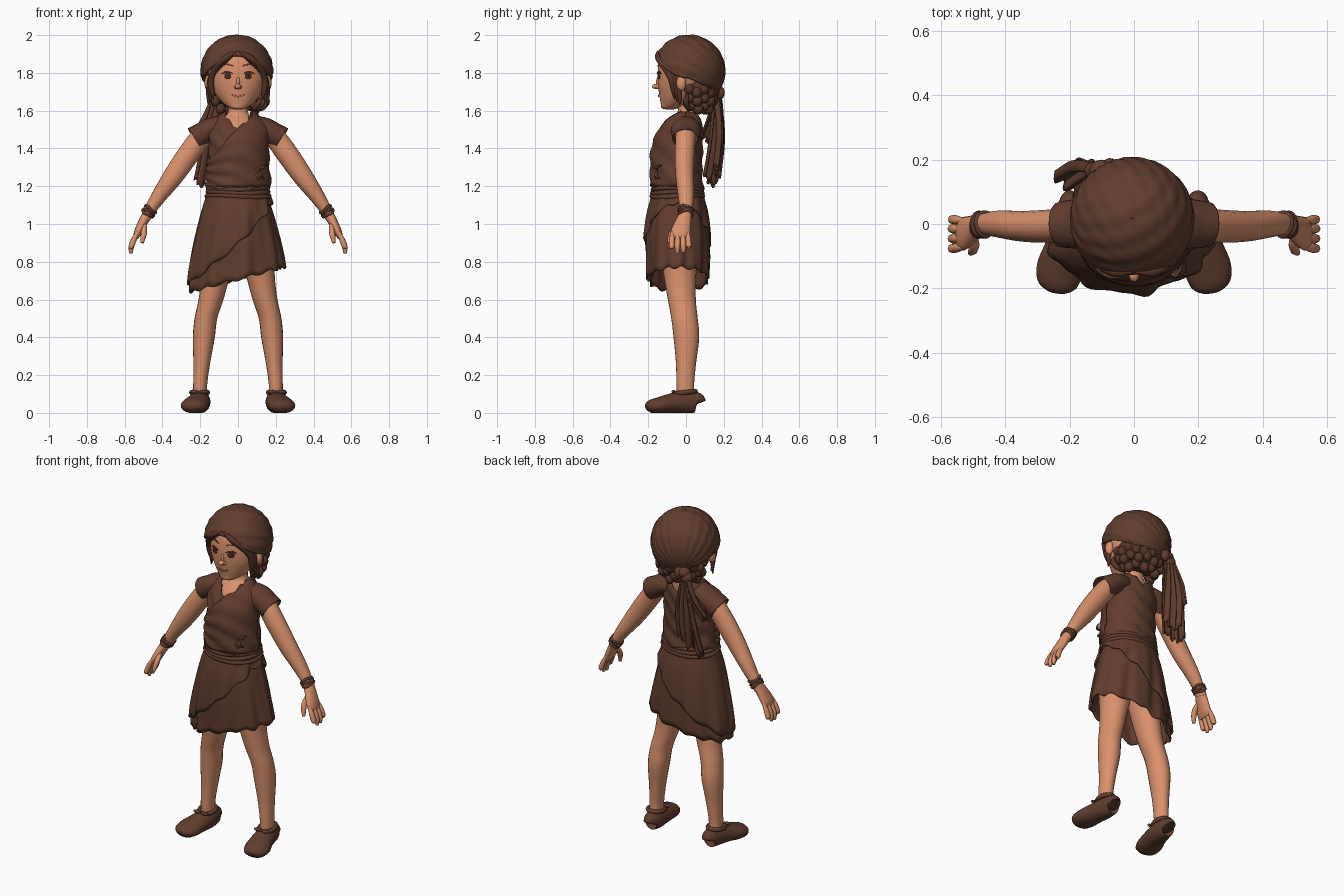
import bpy, bmesh
from math import sin, cos, pi, acos, atan2, sqrt
from mathutils import Vector, Matrix

if "Cube" in bpy.data.objects:
    bpy.data.objects.remove(bpy.data.objects["Cube"])

Y, Z = Vector((0, 1, 0)), Vector((0, 0, 1))


def material(name, rgb):
    m = bpy.data.materials.new(name)
    m.use_nodes = True
    m.diffuse_color = (*rgb, 1)
    node = next(n for n in m.node_tree.nodes if n.type == "BSDF_PRINCIPLED")
    node.inputs["Base Color"].default_value = (*rgb, 1)
    return m


SKIN = material("warm skin", (0.7, 0.285, 0.15))
CLOTH = material("brown cloth", (0.118, 0.046, 0.027))
HAIR = material("dark brown hair", (0.1, 0.037, 0.022))
EYE = material("dark eye", (0.065, 0.023, 0.014))
LIP = material("lip", (0.45, 0.15, 0.085))


def finish(name, bm, mat, thick=0):
    bmesh.ops.recalc_face_normals(bm, faces=bm.faces)
    mesh = bpy.data.meshes.new(name)
    bm.to_mesh(mesh)
    bm.free()
    mesh.materials.append(mat)
    for p in mesh.polygons:
        p.use_smooth = True
    ob = bpy.data.objects.new(name, mesh)
    bpy.context.collection.objects.link(ob)
    if thick:
        mod = ob.modifiers.new("thickness", "SOLIDIFY")
        mod.thickness = thick
        mod.offset = 0


def grid(name, rows, mat, wrap=True, closed=False, caps=False, thick=0):
    """Skin a list of point rows."""
    bm = bmesh.new()
    vs = [[bm.verts.new(p) for p in row] for row in rows]
    n, m = len(vs), len(vs[0])
    for i in range(n if closed else n - 1):
        for j in range(m if wrap else m - 1):
            a, b = vs[i], vs[(i + 1) % n]
            bm.faces.new((a[j], a[(j + 1) % m], b[(j + 1) % m], b[j]))
    if caps:
        bm.faces.new(vs[0])
        bm.faces.new(vs[-1])
    finish(name, bm, mat, thick)


def sheet(name, f, nu, nv, mat, wrap=True, thick=0.008):
    du = nu if wrap else nu - 1
    grid(name, [[f(j / du, i / (nv - 1)) for j in range(nu)] for i in range(nv)], mat, wrap, thick=thick)


def spline(pts, n=5):
    p, out = [pts[0], *pts, pts[-1]], []
    for i in range(1, len(p) - 2):
        for k in range(n):
            t = k / n
            out.append(tuple(
                b + ((c - a) * t + (2 * a - 5 * b + 4 * c - d) * t * t
                     + (3 * b - a - 3 * c + d) * t ** 3) / 2
                for a, b, c, d in zip(*p[i - 1:i + 3])))
    return out + [pts[-1]]


def tube(name, pts, mat, n=16, ref=Y, flat=False, closed=False, caps=True, thick=0, floor=False):
    """Loft ellipses (x, y, z, radius_u, radius_v) along a path."""
    pts = pts if closed else spline(pts)
    pos, rows, last = [Vector(p[:3]) for p in pts], [], len(pts) - 1
    for i, p in enumerate(pts):
        if closed:
            t = pos[(i + 1) % len(pos)] - pos[i - 1]
        else:
            t = pos[min(i + 1, last)] - pos[max(i - 1, 0)]
        t = Z if flat else t.normalized()
        u = ref.cross(t).normalized()
        v = t.cross(u)
        row = [pos[i] + u * p[3] * cos(k * 2 * pi / n) + v * p[4] * sin(k * 2 * pi / n) for k in range(n)]
        if floor:
            row = [Vector((q.x, q.y, max(q.z, 0))) for q in row]
        rows.append(row)
    grid(name, rows, mat, closed=closed, caps=caps and not closed, thick=thick)


def strand(name, pts, r, mat, end=0.3):
    last = len(pts) - 1
    tube(name, [(*p, *[r * (end if i in (0, last) else 1)] * 2) for i, p in enumerate(pts)], mat, n=8)


def loop(name, f, r, mat, n=48):
    tube(name, [(*f(k * 2 * pi / n), r, r) for k in range(n)], mat, n=8, ref=Z, closed=True)


def blobs(name, items, mat):
    bm = bmesh.new()
    for x, y, z, a, b, c in items:
        bmesh.ops.create_uvsphere(bm, u_segments=14, v_segments=10, radius=1,
                                  matrix=Matrix.Translation((x, y, z)) @ Matrix.Diagonal((a, b, c, 1)))
    finish(name, bm, mat)


def at(rows, z, key):
    """Interpolate a profile row at height z."""
    for a, b in zip(rows, rows[1:]):
        if z <= b[key]:
            t = max(0, (z - a[key]) / (b[key] - a[key]))
            return [p + (q - p) * t for p, q in zip(a, b)]
    return rows[-1]


# Garment body profile: height, half width, front y, back y
BODY = spline([(0.6, .255, -.2, .115), (.75, .248, -.2, .118), (.9, .22, -.203, .115),
               (1.05, .183, -.192, .1), (1.14, .156, -.172, .08), (1.19, .148, -.165, .075),
               (1.25, .155, -.175, .08), (1.4, .15, -.172, .085), (1.5, .155, -.132, .085),
               (1.55, .12, -.1, .08), (1.6, .072, -.06, .065)])


def body(a, z, off=0):
    _, rx, f, b = at(BODY, z, 0)
    return Vector(((rx + off) * cos(a), (f + b) / 2 + ((b - f) / 2 + off) * sin(a), z))


# Skirt and its diagonal wrap layer
def skirt(hem, off, top=1.16):
    def f(s, t):
        a = 2 * pi * s
        z = top + (hem(a) - top) * t
        return body(a, z, off + .008 * t * sin(9 * a + 2 * t) + .004 * t * sin(17 * a))
    return f


sheet("skirt", skirt(lambda a: .705 + .065 * cos(a) + .008 * sin(13 * a), 0), 96, 16, CLOTH)
sheet("skirt_wrap", skirt(lambda a: .895 + .215 * cos(a) + .008 * sin(11 * a), .012), 96, 14, CLOTH)


# Blouse with V neck, crossed panel, belt and side tie
def neckline(a):
    return 1.592 - (.085 if sin(a) < 0 else .07) * max(0, 1 - 1.15 * abs(cos(a)))


def blouse(s, t):
    a = 2 * pi * s
    z = 1.185 + .006 * sin(12 * a) + (neckline(a) - 1.185) * t
    return body(a, z, .016 * max(0, 1 - t * 5) + .004 * sin(5 * a + 22 * t))


def panel(s, t):
    a = -pi * (1 - s)
    top = min(neckline(a), 1.33 + (cos(a) + 1) * .175)
    z = 1.2 + (top - 1.2) * t
    return body(a, z, .01 + .004 * sin(6 * a + 20 * t) + .01 * max(0, 1 - t * 5))


sheet("blouse", blouse, 96, 26, CLOTH)
sheet("blouse_panel", panel, 60, 26, CLOTH, wrap=False)
for i in range(3):
    loop(f"belt_cord_{i}", lambda a: body(a, 1.147 + i * .02 + .005 * sin(2 * a + i), .01), .013, CLOTH)
for i, (dx, dz) in enumerate([(-.04, .025), (.04, .025), (-.025, -.05), (.025, -.045), (0, -.06)]):
    strand(f"side_tie_{i}", [(.11, -.145, 1.285), (.11 + dx / 2, -.16, 1.285 + dz * .6),
                             (.11 + dx, -.148 + dx / 2, 1.285 + dz)], .008, CLOTH)

# Neck and upper chest
tube("neck", [(0, -.04, 1.4, .11, .07), (0, -.032, 1.5, .11, .083), (0, -.012, 1.55, .088, .07),
              (0, .003, 1.585, .056, .05), (0, .005, 1.63, .05, .05), (0, 0, 1.7, .05, .05)],
     SKIN, n=24, flat=True)

# Limbs, mirrored to both sides
for side, s in (("left", 1), ("right", -1)):
    def flip(pts):
        return [(s * p[0], *p[1:]) for p in pts]

    tube(f"{side}_leg", flip([(.1, -.04, 1, .095, .1), (.105, -.035, .85, .09, .1), (.12, -.032, .72, .075, .085),
                              (.143, -.022, .6, .066, .074), (.17, -.008, .5, .06, .07),
                              (.181, .002, .4, .058, .068), (.192, 0, .26, .044, .053),
                              (.2, -.004, .15, .037, .047), (.2, 0, .07, .038, .047)]), SKIN, n=20, flat=True)
    tube(f"{side}_shoe", flip([(.197, .064, .05, .03, .04), (.197, .055, .056, .044, .054),
                               (.2, 0, .058, .055, .06), (.212, -.07, .052, .064, .053),
                               (.23, -.14, .04, .073, .044), (.237, -.19, .033, .06, .034),
                               (.24, -.21, .026, .03, .016)]), CLOTH, n=20, ref=Z, floor=True)
    loop(f"{side}_shoe_collar",
         lambda a: (s * .203 + .043 * cos(a), -.004 + .054 * sin(a), .108 + .006 * sin(a)), .013, CLOTH, 24)
    blobs(f"{side}_shoe_bow", [(s * .205 + d, -.066, .112, .024, .011, .01) for d in (-.026, .026)], CLOTH)

    tube(f"{side}_arm", flip([(.13, 0, 1.51, .05, .05), (.19, -.002, 1.465, .056, .053),
                              (.265, -.007, 1.365, .058, .052), (.345, -.007, 1.25, .053, .048),
                              (.42, 0, 1.145, .04, .042), (.475, 0, 1.06, .029, .032),
                              (.49, -.005, 1.03, .027, .034)]), SKIN, n=18)
    tube(f"{side}_sleeve", flip([(.07, -.005, 1.52, .05, .065), (.14, 0, 1.505, .055, .074),
                                 (.19, 0, 1.475, .058, .072), (.23, -.002, 1.45, .063, .066)]),
         CLOTH, n=24, caps=False, thick=.008)
    tube(f"{side}_palm", flip([(.478, -.002, 1.055, .028, .032), (.503, -.015, 1.01, .025, .042),
                               (.53, -.03, .955, .021, .052), (.543, -.03, .925, .013, .046)]), SKIN)
    for i, (dy, low) in enumerate([(-.042, .87), (-.014, .845), (.014, .848), (.04, .875)]):
        strand(f"{side}_finger_{i}", flip([(.53, dy - .03, .96), (.55, dy * 1.05 - .03, .92),
                                           (.565, dy * 1.1 - .03, .88), (.567, dy * 1.1 - .03, low)]), .0145, SKIN, .6)
    strand(f"{side}_thumb", flip([(.497, -.03, 1.01), (.496, -.062, .975), (.5, -.08, .94), (.508, -.09, .9)]),
           .015, SKIN, .6)
    along = Vector((.55, 0, -.83))
    across = Vector((.83, 0, .55))
    for i in range(3):
        def cuff(a):
            p = Vector((.463, -.002, 1.078)) + along * i * .015 + across * .032 * cos(a) + Y * .036 * sin(a)
            p += along * .005 * sin(a * 2 + i * 2)
            return (s * p.x, p.y, p.z)
        loop(f"{side}_bracelet_{i}", cuff, .008, CLOTH, 24)

    # Ear, earring and temple locks
    blobs(f"{side}_ear", [(s * .158, -.025, 1.745, .02, .026, .042)], SKIN)
    blobs(f"{side}_earring", [(s * .155, -.03, 1.69, .007, .007, .02), (s * .155, -.03, 1.66, .01, .01, .013)], HAIR)
    for i in range(3):
        d = i * .014
        strand(f"{side}_temple_lock_{i}", flip([(.006, -.15 + d / 2, 1.915), (.06, -.148 + d, 1.882 - d / 2),
                                                (.11, -.12 + d, 1.838 - d), (.14, -.08 + d, 1.775),
                                                (.14 + d / 2, -.065 + d, 1.72), (.13 + d, -.06 + d, 1.66 - d)]),
               .017, HAIR, .2)

# Head with nose, eyes, brows and mouth
FACE = [(0, -.085, 1.607, .02, .02), (0, -.085, 1.614, .044, .044), (0, -.058, 1.64, .08, .076),
        (0, -.03, 1.68, .115, .111), (0, -.014, 1.735, .143, .134), (0, 0, 1.8, .156, .15),
        (0, .01, 1.87, .155, .15), (0, .015, 1.93, .12, .12), (0, .015, 1.96, .05, .05)]
tube("head", FACE, SKIN, n=48, flat=True)
FACE_ROWS = spline(FACE)


def decal(name, x, z, rx, rz, mat, off, bend=0):
    """Thin patch that follows the face."""
    def f(s, t):
        u = t * cos(2 * pi * s)
        px, pz = x + rx * u, z + rz * t * sin(2 * pi * s) + bend * u * u
        _, cy, _, hx, hy = at(FACE_ROWS, pz, 2)
        return (px, cy - hy * sqrt(max(0, 1 - (px / hx) ** 2)) - off, pz)
    sheet(name, f, 24, 5, mat, thick=.002)


blobs("nose", [(0, -.156, 1.728, .016, .024, .014), (0, -.145, 1.75, .01, .014, .03),
               (-.012, -.147, 1.724, .01, .013, .009), (.012, -.147, 1.724, .01, .013, .009)], SKIN)
for side, s in (("left", 1), ("right", -1)):
    decal(f"{side}_eye", s * .054, 1.785, .018, .018, EYE, .004)
    decal(f"{side}_eyelash", s * .056, 1.806, .031, .004, EYE, .006, -.012)
    decal(f"{side}_eyebrow", s * .06, 1.845, .036, .004, HAIR, .005, -.01)
decal("mouth", 0, 1.676, .034, .005, LIP, .006, .008)

# Hair mass and braided coils under the head wrap
blobs("hair_mass", [(0, .06, 1.72, .145, .115, .11)], HAIR)
coils = []
for z, r, n in [(1.705, .118, 11), (1.66, .11, 10), (1.618, .085, 8)]:
    for k in range(n):
        a = -.25 + (pi + .5) * k / (n - 1)
        coils.append((r * 1.12 * cos(a), .045 + r * sin(a) * .9, z + .009 * (-1) ** k, .027, .027, .03))
blobs("hair_braid", coils, HAIR)
for i in range(3):
    strand(f"left_curl_{i}", [(.14 - i * .02, .01 + i * .02, 1.69), (.155 - i * .02, 0, 1.65),
                              (.13 - i * .02, .01, 1.615), (.12 - i * .02, .02, 1.6)], .014, HAIR)

# Head wrap with bands in front and folds gathering at the knot
CENTRE = Vector((-.006, .015, 1.81))
KNOT = Vector((-.4, .8, -.5)).normalized()
SIDE = KNOT.cross(Z).normalized()
UP = SIDE.cross(KNOT)


def wrap_edge(a):
    s = sin(a)
    return 1.78 + (.12 * s * s if s < 0 else -.08 * s)


def head_wrap(s, t, grow=1):
    a = 2 * pi * s
    th = .01 + (acos((wrap_edge(a) - CENTRE.z) / .19) - .01) * t
    d = Vector((sin(th) * cos(a), sin(th) * sin(a), cos(th)))
    behind = (1 + d.dot(KNOT)) / 2
    fold = .014 * behind * sin(22 * atan2(d.dot(UP), d.dot(SIDE)))
    bands = .011 * (1 - behind) * sin(34 * atan2((d - KNOT).dot(UP), 1.01 - d.dot(KNOT)))
    return CENTRE + d * .187 * (grow + fold + bands)


sheet("head_wrap", head_wrap, 144, 48, CLOTH, thick=.01)
loop("head_wrap_rim", lambda a: head_wrap(a / (2 * pi), 1, .985), .01, CLOTH, 72)
blobs("wrap_knot", [(-.1, .165, 1.7, .04, .035, .03), (-.12, .165, 1.675, .035, .03, .035),
                    (-.075, .18, 1.695, .025, .025, .035)], CLOTH)


# Hanging pleated tails of the head wrap
def tail(end, width, turn, phase):
    start = Vector((-.115, .16, 1.69))
    across = Vector((cos(turn), sin(turn), 0))
    out = Vector((-sin(turn), cos(turn), 0))

    def f(s, t):
        p = start.lerp(Vector(end), t)
        w = .045 + (width - .045) * min(1, t * 1.6)
        p += across * w * (s - .5) + out * (.014 * sin(s * 6 * pi + phase) + .02 * sin(pi * t))
        p.z += t * (.09 * abs(s - .35) + .01 * sin(s * 30))
        return p
    return f


for i, (end, width, turn) in enumerate([((-.18, .13, 1.2), .12, -.5), ((-.125, .165, 1.25), .12, -.1),
                                        ((-.205, .115, 1.42), .12, -.7)]):
    sheet(f"wrap_tail_{i}", tail(end, width, turn, i), 41, 16, CLOTH, wrap=False, thick=.01)
